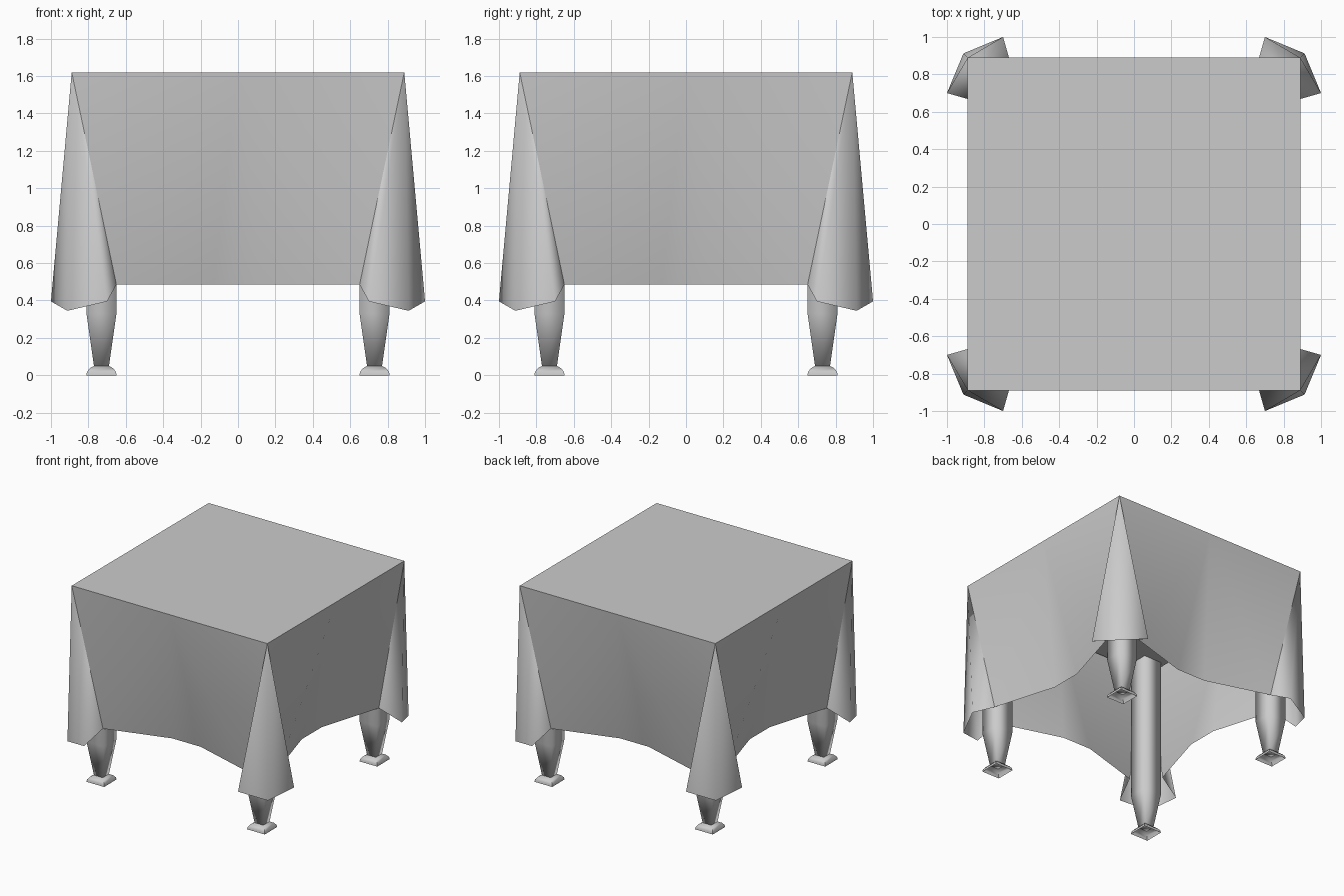
import bpy, bmesh, math
from mathutils import Matrix, Vector

if "Cube" in bpy.data.objects:
    bpy.data.objects.remove(bpy.data.objects["Cube"])


def finish(bm, name, angle):
    mesh = bpy.data.meshes.new(name)
    bm.to_mesh(mesh)
    bm.free()
    ob = bpy.data.objects.new(name, mesh)
    bpy.context.collection.objects.link(ob)
    bpy.ops.object.select_all(action='DESELECT')
    ob.select_set(True)
    bpy.context.view_layer.objects.active = ob
    bpy.ops.object.shade_smooth_by_angle(angle=math.radians(angle))
    return ob


# Tablecloth: one quarter (corner fold + one hanging side), turned four times
H, TOP = 0.889, 1.62
HEM = [(-.825, -.65, .485), (-1, -.70, .395), (-.912, -.912, .345),
       (-.70, -1, .395), (-.65, -.825, .485), (-.13, -.67, .485), (.13, -.67, .485)]
bm = bmesh.new()
corners, mids, hems = [], [], []
for k in range(4):
    rot = Matrix.Rotation(k * math.pi / 2, 3, 'Z')
    corners.append(bm.verts.new(rot @ Vector((-H, -H, TOP))))
    mids.append(bm.verts.new(rot @ Vector((0, -H, TOP))))
    hems.append([bm.verts.new(rot @ Vector(p)) for p in HEM])
for k in range(4):
    a, b, m, h = corners[k], corners[(k + 1) % 4], mids[k], hems[k]
    end = hems[(k + 1) % 4][0]
    for i in range(4):
        bm.faces.new((a, h[i], h[i + 1]))
    bm.faces.new((a, h[4], m))
    for p, q in ((h[4], h[5]), (h[5], h[6]), (h[6], end)):
        bm.faces.new((m, p, q))
    bm.faces.new((m, end, b))
top = bm.faces.new([v for pair in zip(corners, mids) for v in pair])
# Sharp rim and fold creases, soft corner folds
for e in top.edges:
    e.smooth = False
for a, h in zip(corners, hems):
    for v in (h[0], h[4]):
        bm.edges.get((a, v)).smooth = False
finish(bm, "tablecloth", 120)


def square_loft(name, profile, centre, cap_bottom, cap_top, angle):
    """Stack square rings of (half width, height) around a centre."""
    bm = bmesh.new()
    rings = [[bm.verts.new((centre[0] + sx * w, centre[1] + sy * w, z))
              for sx, sy in ((-1, -1), (1, -1), (1, 1), (-1, 1))]
             for w, z in profile]
    for lo, hi in zip(rings, rings[1:]):
        for i in range(4):
            j = (i + 1) % 4
            bm.faces.new((lo[i], lo[j], hi[j], hi[i]))
    if cap_bottom:
        bm.faces.new(rings[0][::-1])
    if cap_top:
        bm.faces.new(rings[-1])
    return finish(bm, name, angle)


# Wooden top hidden under the cloth
square_loft("table_top", [(.855, 1.48), (.855, 1.61)], (0, 0), True, True, 30)

# Tapered square legs with hollow domed feet
LEG = [(.04, .05), (.08, .33), (.08, 1.48)]
FOOT = [(.08, 0), (.078, .018), (.062, .038), (.04, .05)]
for fy, front in ((-1, "front"), (1, "back")):
    for fx, side in ((-1, "left"), (1, "right")):
        c = (fx * .73, fy * .73)
        square_loft(f"{front}_{side}_leg", LEG, c, True, False, 100)
        square_loft(f"{front}_{side}_foot", FOOT, c, False, False, 60)
